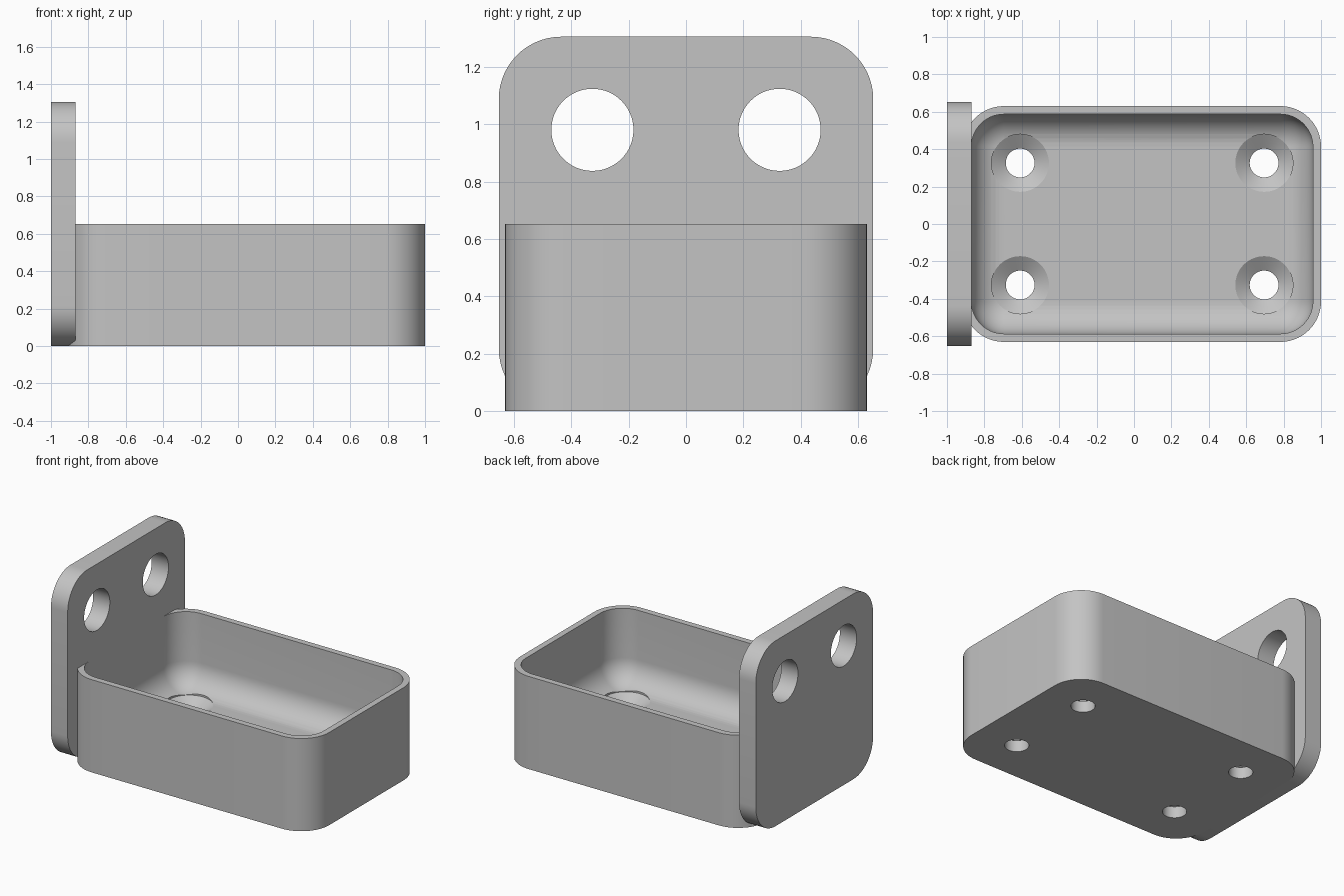
import bpy, bmesh, math
from mathutils import Matrix

if "Cube" in bpy.data.objects:
    bpy.data.objects.remove(bpy.data.objects["Cube"], do_unlink=True)

U = 2 / 46                      # one design unit
PLATE_FRONT = -1 + 3 * U
FLOOR = 3 * U
TRAY_TOP = 15 * U
PLATE_TOP = 30 * U
HOLE_Y = 7.5 * U

grey = bpy.data.materials.new("plain grey")
grey.use_nodes = True
grey.diffuse_color = (0.55, 0.55, 0.55, 1)
grey.node_tree.nodes["Principled BSDF"].inputs["Base Color"].default_value = (0.55, 0.55, 0.55, 1)


def rounded_rect(u0, u1, v0, v1, r, steps=14):
    """Outline of a rectangle with round corners, counter-clockwise."""
    corners = [(u1 - r, v1 - r), (u0 + r, v1 - r), (u0 + r, v0 + r), (u1 - r, v0 + r)]
    points = []
    for quarter, (cu, cv) in enumerate(corners):
        for i in range(steps + 1):
            a = (quarter + i / steps) * math.pi / 2
            points.append((cu + r * math.cos(a), cv + r * math.sin(a)))
    return points


def loft(name, rings):
    """Closed solid through a stack of rings with equal point counts."""
    bm = bmesh.new()
    loops = [[bm.verts.new(p) for p in ring] for ring in rings]
    n = len(loops[0])
    for low, high in zip(loops, loops[1:]):
        for i in range(n):
            j = (i + 1) % n
            bm.faces.new((low[i], low[j], high[j], high[i]))
    bm.faces.new(loops[0][::-1])
    bm.faces.new(loops[-1])
    bmesh.ops.recalc_face_normals(bm, faces=bm.faces)
    mesh = bpy.data.meshes.new(name)
    bm.to_mesh(mesh)
    bm.free()
    mesh.materials.append(grey)
    obj = bpy.data.objects.new(name, mesh)
    bpy.context.collection.objects.link(obj)
    return obj


def turned(name, profile, matrix, sides=64):
    """Solid of revolution from (radius, height) points."""
    rings = []
    for r, h in profile:
        angles = [math.tau * i / sides for i in range(sides)]
        rings.append([(r * math.cos(a), r * math.sin(a), h) for a in angles])
    obj = loft(name, rings)
    obj.data.transform(matrix)
    return obj


def cut(target, cutter):
    cutter.hide_render = True
    mod = target.modifiers.new("cut", "BOOLEAN")
    mod.operation = "DIFFERENCE"
    mod.solver = "EXACT"
    mod.object = cutter
    bpy.context.view_layer.objects.active = target
    bpy.ops.object.modifier_apply(modifier=mod.name)
    bpy.data.objects.remove(cutter, do_unlink=True)


def smooth(obj):
    bpy.ops.object.select_all(action="DESELECT")
    obj.select_set(True)
    bpy.context.view_layer.objects.active = obj
    bpy.ops.object.shade_smooth_by_angle(angle=math.radians(25))


# Upright mounting plate with two round holes
outline = rounded_rect(-15 * U, 15 * U, 0, PLATE_TOP, 5 * U)
plate = loft("mounting_plate", [[(x, y, z) for y, z in outline] for x in (-1, PLATE_FRONT)])
for side in (-1, 1):
    place = Matrix.Translation((-0.93, side * HOLE_Y, 0.98)) @ Matrix.Rotation(math.pi / 2, 4, "Y")
    cut(plate, turned("plate_hole", [(0.143, -0.2), (0.143, 0.2)], place))

# Tray body, its back wall sunk into the plate
outline = rounded_rect(PLATE_FRONT - U, 1, -14.5 * U, 14.5 * U, 5 * U)
tray = loft("tray", [[(x, y, z) for x, y in outline] for z in (0, TRAY_TOP)])

# Hollow with a rounded floor edge
R = 4 * U
rings = []
for i in range(13):
    a = i / 12 * math.pi / 2
    inset = R * (1 - math.sin(a)) * 0.985
    z = FLOOR + R * (1 - math.cos(a))
    outline = rounded_rect(PLATE_FRONT + inset, 1 - U - inset,
                           -13.5 * U + inset, 13.5 * U - inset, R - inset)
    rings.append([(x, y, z) for x, y in outline])
rings.append([(x, y, TRAY_TOP + 0.1) for x, y, z in rings[-1]])
cut(tray, loft("hollow", rings))

# Four countersunk screw holes in the floor
screw = [(0.077, -0.1), (0.077, FLOOR - 0.05), (0.154, FLOOR), (0.154, FLOOR + 0.1)]
for x in (PLATE_FRONT + 6 * U, 1 - 7 * U):
    for side in (-1, 1):
        cut(tray, turned("screw_hole", screw, Matrix.Translation((x, side * HOLE_Y, 0))))

for part in (plate, tray):
    smooth(part)
